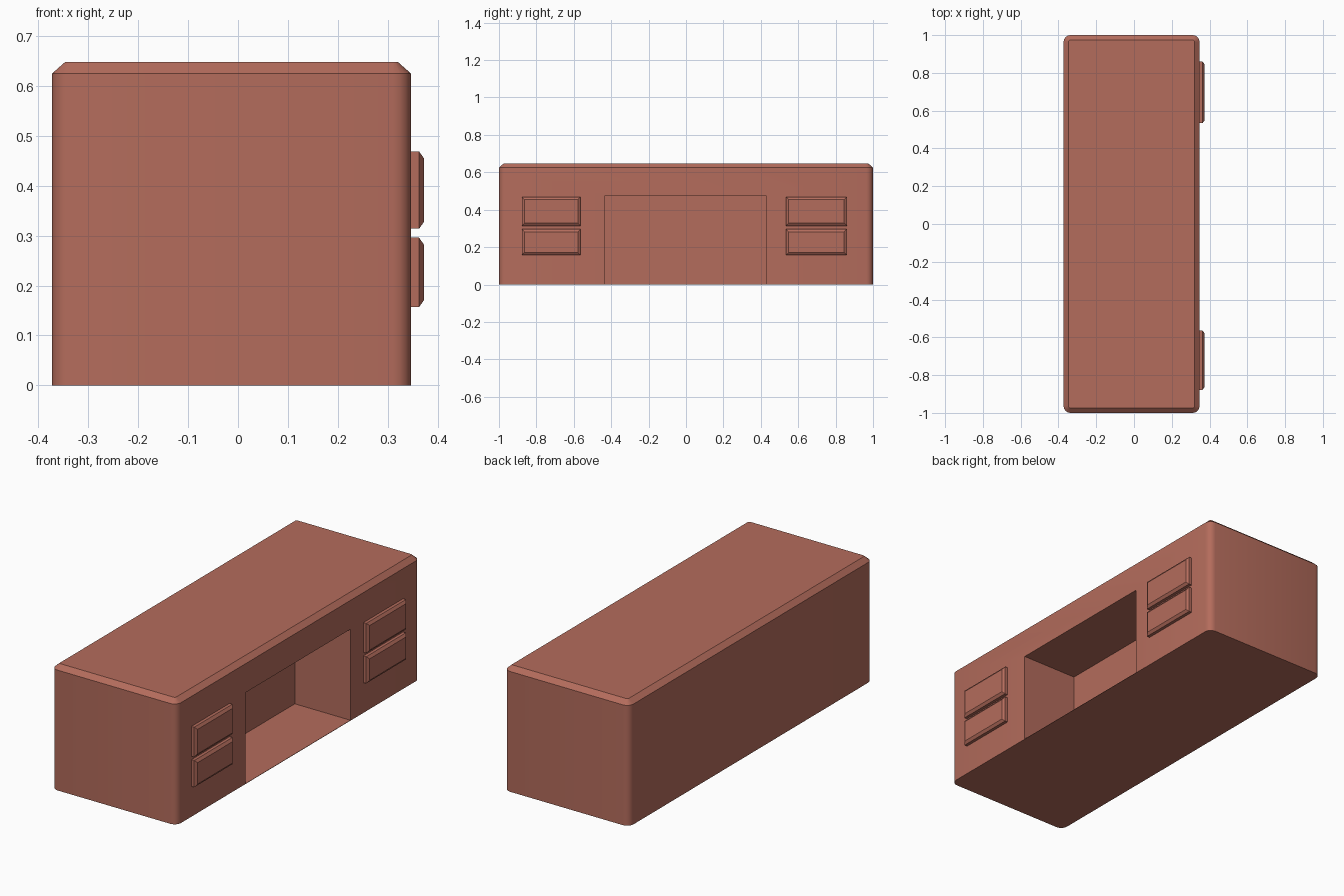
import bpy, bmesh, math

if "Cube" in bpy.data.objects:
    bpy.data.objects.remove(bpy.data.objects["Cube"])

mat = bpy.data.materials.new("reddish brown")
mat.diffuse_color = (0.456, 0.150, 0.107, 1)
mat.use_nodes = True
mat.node_tree.nodes["Principled BSDF"].inputs["Base Color"].default_value = mat.diffuse_color


def finish(bm, name):
    bmesh.ops.recalc_face_normals(bm, faces=bm.faces)
    me = bpy.data.meshes.new(name)
    bm.to_mesh(me)
    bm.free()
    me.materials.append(mat)
    ob = bpy.data.objects.new(name, me)
    bpy.context.collection.objects.link(ob)
    return ob


def activate(ob):
    bpy.ops.object.select_all(action='DESELECT')
    ob.select_set(True)
    bpy.context.view_layer.objects.active = ob


def outline(x0, x1, y0, y1, r, inset=0.0, seg=4):
    """Rounded rectangle, pulled inwards by inset."""
    pts = []
    corners = ((x1 - r, y1 - r), (x0 + r, y1 - r), (x0 + r, y0 + r), (x1 - r, y0 + r))
    for q, (cx, cy) in enumerate(corners):
        for i in range(seg + 1):
            a = math.pi / 2 * (q + i / seg)
            pts.append((cx + (r - inset) * math.cos(a), cy + (r - inset) * math.sin(a)))
    return pts


def loft(bm, rings):
    """Closed solid through a stack of equal-length rings."""
    loops = [[bm.verts.new(p) for p in ring] for ring in rings]
    n = len(loops[0])
    for a, b in zip(loops, loops[1:]):
        for i in range(n):
            j = (i + 1) % n
            bm.faces.new((a[i], a[j], b[j], b[i]))
    bm.faces.new(loops[0][::-1])
    bm.faces.new(loops[-1])


# desk body: rounded upright corners, chamfered top edge
bm = bmesh.new()
loft(bm, [[(x, y, z) for x, y in outline(-0.373, 0.347, -1, 1, 0.036, inset)]
          for z, inset in ((0, 0), (0.625, 0), (0.648, 0.026))])
body = finish(bm, "desk_body")

# knee recess cut into the +x side, leaving a thin floor
bm = bmesh.new()
loft(bm, [[(0.027, -0.432, z), (0.5, -0.432, z), (0.5, 0.428, z), (0.027, 0.428, z)]
          for z in (0.002, 0.475)])
cutter = finish(bm, "recess_cutter")
cutter.hide_render = True
mod = body.modifiers.new("recess", 'BOOLEAN')
mod.operation = 'DIFFERENCE'
mod.solver = 'EXACT'
mod.object = cutter
activate(body)
bpy.ops.object.modifier_apply(modifier=mod.name)
bpy.data.objects.remove(cutter)
activate(body)
bpy.ops.object.shade_smooth_by_angle(angle=math.radians(30))

# drawer fronts: raised panels with a chamfered rim
for side, y0, y1 in (("left", -0.878, -0.564), ("right", 0.534, 0.860)):
    for level, z0, z1 in (("lower", 0.157, 0.296), ("upper", 0.314, 0.469)):
        bm = bmesh.new()
        loft(bm, [[(x, y0 + d, z0 + d), (x, y1 - d, z0 + d), (x, y1 - d, z1 - d), (x, y0 + d, z1 - d)]
                  for x, d in ((0.340, 0), (0.363, 0), (0.373, 0.014))])
        finish(bm, f"{side}_{level}_drawer")
